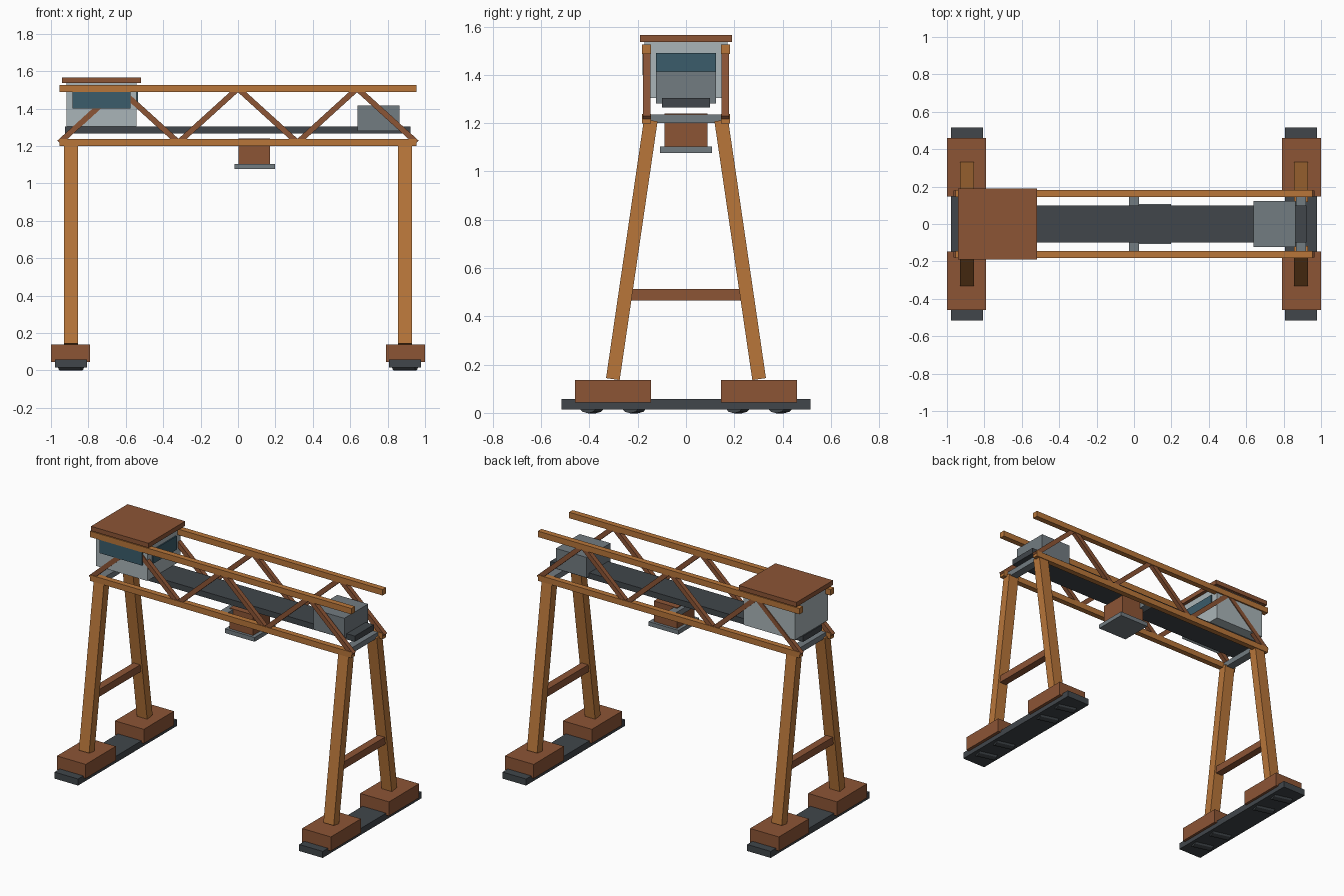
import bpy
from math import atan2, hypot, pi
from mathutils import Vector

if "Cube" in bpy.data.objects:
    bpy.data.objects.remove(bpy.data.objects["Cube"], do_unlink=True)


def material(name, rgb):
    m = bpy.data.materials.new(name)
    m.use_nodes = True
    color = (*rgb, 1)
    m.diffuse_color = color
    m.node_tree.nodes["Principled BSDF"].inputs["Base Color"].default_value = color
    return m


orange = material("orange steel", (0.48, 0.18, 0.042))
brown = material("rust brown", (0.265, 0.09, 0.036))
dark = material("dark metal", (0.052, 0.061, 0.069))
grey = material("mid grey", (0.17, 0.2, 0.22))
pale = material("pale grey", (0.40, 0.46, 0.48))
glass = material("blue glass", (0.043, 0.107, 0.145))


def box(name, mat, x, y, z):
    """Box spanning the (low, high) ranges on each axis."""
    spans = (x, y, z)
    bpy.ops.mesh.primitive_cube_add(size=1, location=[(a + b) / 2 for a, b in spans])
    ob = bpy.context.object
    ob.name = name
    ob.scale = [b - a for a, b in spans]
    ob.data.materials.append(mat)
    return ob


def around(c, half):
    return (c - half, c + half)


def beam(name, mat, start, end, width_x, width_y):
    """Square-cut beam between two points in an x or y plane."""
    a, b = Vector(start), Vector(end)
    d = b - a
    bpy.ops.mesh.primitive_cube_add(size=1, location=(a + b) / 2)
    ob = bpy.context.object
    ob.name = name
    ob.scale = (width_x, width_y, d.length)
    if abs(d.x) > abs(d.y):
        ob.rotation_euler.y = atan2(d.x, d.z)
    else:
        ob.rotation_euler.x = -atan2(d.y, d.z)
    ob.data.materials.append(mat)
    return ob


LEG_X, TRUSS_Y = 0.893, 0.163
LOW_Z, HIGH_Z = 1.218, 1.507

# End frames: rail bogies, wheels, feet, splayed legs and braces
for sx, side in ((-1, "right"), (1, "left")):
    cx = sx * LEG_X
    box(f"{side}_bogie_beam", dark, around(cx, 0.086), (-0.515, 0.515), (0.014, 0.057))
    for i, wy in enumerate((-0.39, -0.215, 0.215, 0.39)):
        bpy.ops.mesh.primitive_cylinder_add(vertices=12, radius=0.045, depth=0.125,
                                            location=(cx, wy, 0.0435),
                                            rotation=(0, pi / 2, 0))
        wheel = bpy.context.object
        wheel.name = f"{side}_wheel_{i}"
        wheel.rotation_euler.x = pi / 12
        wheel.data.materials.append(dark)
    for sy, end in ((-1, "front"), (1, "back")):
        box(f"{side}_{end}_foot", brown, around(sx * 0.895, 0.105),
            around(sy * 0.303, 0.157), (0.044, 0.137))
        beam(f"{side}_{end}_leg", orange, (cx, sy * 0.303, 0.14),
             (cx, sy * 0.146, 1.212), 0.075, 0.057)
    box(f"{side}_brace", brown, around(cx, 0.025), (-0.235, 0.235), (0.466, 0.514))

# Two zigzag trusses
for sy, end in ((-1, "front"), (1, "back")):
    ty = sy * TRUSS_Y
    for label, z in (("bottom", LOW_Z), ("top", HIGH_Z)):
        box(f"{end}_{label}_chord", orange, (-0.955, 0.955), around(ty, 0.0185),
            around(z, 0.0195))
    nodes = [(0.955 * (i / 3 - 1), ty, HIGH_Z if i % 2 else LOW_Z) for i in range(7)]
    for i, (p, q) in enumerate(zip(nodes, nodes[1:])):
        beam(f"{end}_diagonal_{i}", brown, p, q, 0.03, 0.03)

# Cross ties and the long runway between the trusses
for i, x in enumerate((-LEG_X, 0, LEG_X)):
    box(f"cross_tie_{i}", grey, around(x, 0.027), (-0.18, 0.18), (1.2, 1.236))
box("runway", dark, (-0.924, 0.922), (-0.099, 0.099), (1.266, 1.304))

# Hanging trolley
box("trolley_body", brown, (0.002, 0.172), (-0.09, 0.09), (1.1, 1.24))
box("trolley_plate", grey, (-0.02, 0.197), (-0.108, 0.108), (1.076, 1.104))

# Motor housing
box("motor_housing", grey, (0.638, 0.863), (-0.124, 0.124), (1.281, 1.415))

# Operator cab with windows and roof
box("cab", pale, (-0.916, -0.542), (-0.172, 0.172), (1.304, 1.538))
box("cab_front_window", glass, (-0.884, -0.574), (-0.181, -0.1715), (1.4, 1.488))
box("cab_side_window", glass, (-0.5425, -0.534), (-0.124, 0.124), (1.4, 1.49))
box("cab_roof", brown, (-0.94, -0.519), (-0.191, 0.191), (1.536, 1.566))
